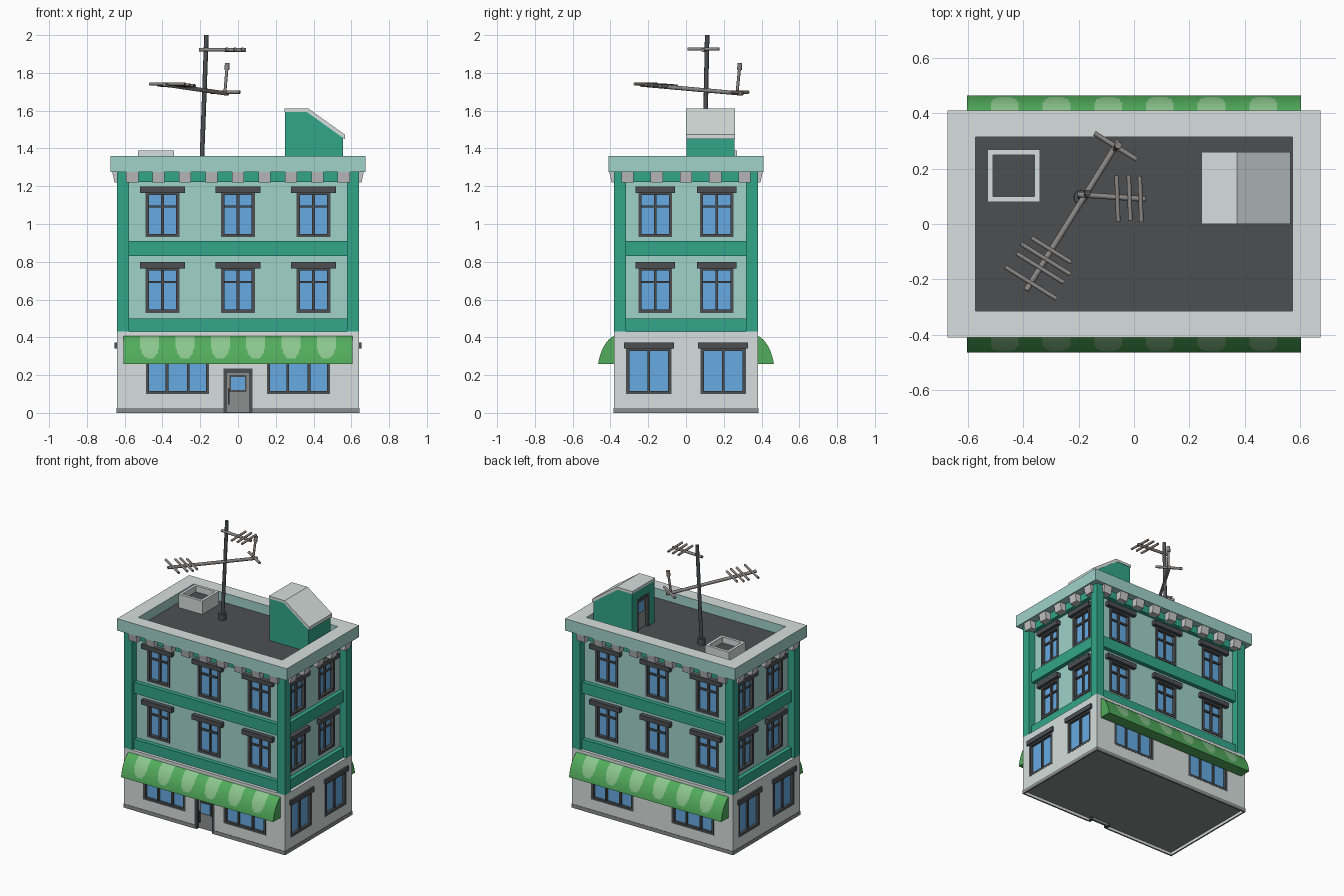
import bpy, bmesh, math
from mathutils import Matrix, Vector

if "Cube" in bpy.data.objects:
    bpy.data.objects.remove(bpy.data.objects["Cube"])


def lin(c):
    c /= 255
    return c / 12.92 if c <= 0.04045 else ((c + 0.055) / 1.055) ** 2.4


def material(name, r, g, b):
    m = bpy.data.materials.new(name)
    m.diffuse_color = (lin(r), lin(g), lin(b), 1)
    m.use_nodes = True
    m.node_tree.nodes["Principled BSDF"].inputs["Base Color"].default_value = m.diffuse_color
    return m


PALE = material("pale_grey", 214, 223, 221)
TEAL = material("light_teal", 160, 210, 202)
GREEN = material("deep_green", 50, 166, 138)
DARK = material("charcoal", 77, 79, 81)
BLUE = material("glass_blue", 102, 170, 226)
AWN = material("awning_green", 82, 172, 92)
STRIPE = material("awning_stripe", 140, 198, 142)
GREY = material("mid_grey", 140, 141, 141)
DENT = material("bracket_grey", 200, 200, 200)
METAL = material("antenna_metal", 138, 134, 131)

parts = {}   # part name -> (bmesh, materials)


def part(name, *mats):
    if name not in parts:
        parts[name] = (bmesh.new(), mats)
    return parts[name][0]


def turn(k):
    # wall index: 0 front, 1 right, 2 back, 3 left
    return Matrix.Rotation(k * math.pi / 2, 4, 'Z')


def prism(name, mat, pts, u0, u1, k=0):
    """Extrude an (outward, height) profile along wall k from u0 to u1."""
    bm = part(name, mat)
    rings = [[bm.verts.new(turn(k) @ Vector((u, -o, z))) for o, z in pts] for u in (u0, u1)]
    faces = [bm.faces.new(rings[0]), bm.faces.new(rings[1][::-1])]
    n = len(pts)
    for i in range(n):
        j = (i + 1) % n
        faces.append(bm.faces.new((rings[0][j], rings[0][i], rings[1][i], rings[1][j])))
    bmesh.ops.recalc_face_normals(bm, faces=faces)


def box(name, mat, u0, u1, o0, o1, z0, z1, k=0):
    prism(name, mat, [(o0, z0), (o1, z0), (o1, z1), (o0, z1)], u0, u1, k)


def rod(name, mat, a, b, r, n=12):
    a, b = Vector(a), Vector(b)
    d = b - a
    m = Matrix.Translation((a + b) / 2) @ d.to_track_quat('Z', 'Y').to_matrix().to_4x4()
    bm = part(name, mat)
    bmesh.ops.create_cone(bm, cap_ends=True, segments=n, radius1=r, radius2=r, depth=d.length, matrix=m)
    for f in bm.faces:
        f.smooth = len(f.verts) == 4
    for e in bm.edges:
        e.smooth = all(f.smooth for f in e.link_faces)


def window(k, u, wall, z0, z1, w, head, cols, transom, out, lift):
    """Recess, frame, bars, set-back glass and lintel on wall k."""
    a, b, t = u - w / 2, u + w / 2, 0.017
    f, deep = ("window_frames", DARK), wall - 0.035
    o = (deep, wall + out)
    box("window_cutter", DARK, a, b, deep, wall + 0.06, z0, z1, k)
    box("window_glass", BLUE, a + 0.005, b - 0.005, deep, wall - 0.018, z0 + 0.005, z1 - 0.005, k)
    box(*f, a, a + t, *o, z0, z1, k)
    box(*f, b - t, b, *o, z0, z1, k)
    box(*f, a + t, b - t, *o, z0, z0 + t, k)
    box(*f, a + t, b - t, *o, z1 - t, z1, k)
    for i in range(1, cols):
        c = a + w * i / cols
        box(*f, c - 0.007, c + 0.007, deep, wall - 0.006, z0 + t, z1 - t, k)
    if transom:
        c = z0 + (z1 - z0) * 0.68
        box(*f, a + t, b - t, deep, wall - 0.006, c - 0.006, c + 0.006, k)
    box("window_lintels", DARK, u - head / 2, u + head / 2, wall - 0.01, wall + lift, z1 - 0.005, z1 + 0.028, k)


# ground floor, hollow plinth and door recess
box("ground_floor", PALE, -0.64, 0.64, -0.38, 0.38, 0.024, 0.43)
box("plinth", GREY, -0.643, 0.643, -0.383, 0.383, 0, 0.026)
box("hollow_cutter", GREY, -0.632, 0.632, -0.372, 0.372, -0.05, 0.02)
box("door_cutter", PALE, -0.078, 0.078, 0.35, 0.45, -0.05, 0.235)

# upper storeys, roof deck
box("upper_walls", TEAL, -0.588, 0.588, -0.328, 0.328, 0.43, 1.28)
box("roof_deck", DARK, -0.58, 0.58, -0.32, 0.32, 1.27, 1.292)

# corner pilasters
for sx in (-1, 1):
    for sy in (-1, 1):
        x, y = sorted((sx * 0.64, sx * 0.576)), sorted((sy * 0.38, sy * 0.318))
        box("corner_pilasters", GREEN, *x, *y, 0.43, 1.277)

# each wall: bands, brackets, windows
for k in range(4):
    long = k % 2 == 0
    wall, half = (0.38, 0.578) if long else (0.64, 0.32)
    for z0, z1 in ((0.43, 0.5), (0.83, 0.91), (1.222, 1.277)):
        box("wall_bands", GREEN, -half, half, wall - 0.06, wall - 0.022, z0, z1, k)
    count, step = (9, 0.14) if long else (5, 0.155)
    for i in range(count):
        u = (i - (count - 1) / 2) * step
        prism("cornice_brackets", DENT, [(wall - 0.03, 1.22), (wall + 0.014, 1.22),
              (wall + 0.026, 1.277), (wall - 0.03, 1.277)], u - 0.032, u + 0.032, k)
    for z in (0.53, 0.93):
        for u in ((-0.4, 0, 0.4) if long else (-0.163, 0.163)):
            window(k, u, wall - 0.052, z, z + 0.24, 0.178, 0.24 if long else 0.21, 2, True, 0.006, 0.03)
    for u in ((-0.32, 0.32) if long else (-0.197, 0.197)):
        window(k, u, wall, 0.1, 0.345, 0.335 if long else 0.24, 0.35 if long else 0.265,
               3 if long else 2, False, 0.001, 0.014)

# parapet: pale top, teal sides
for k in range(4):
    if k % 2 == 0:
        box("parapet", TEAL, -0.675, 0.675, 0.315, 0.41, 1.275, 1.36, k)
    else:
        box("parapet", TEAL, -0.315, 0.315, 0.573, 0.675, 1.275, 1.36, k)
bm = parts["parapet"][0]
parts["parapet"] = (bm, (TEAL, PALE))
bm.normal_update()
for f in bm.faces:
    f.material_index = int(f.normal.z > 0.5)

# front door
for s in (-1, 1):
    box("door_frame", DARK, *sorted((s * 0.078, s * 0.061)), 0.345, 0.381, 0, 0.235)
box("door_frame", DARK, -0.061, 0.061, 0.345, 0.381, 0.213, 0.235)
box("front_door", GREY, -0.061, 0.061, 0.345, 0.36, 0.002, 0.213)
box("door_window_frame", DARK, -0.046, 0.046, 0.35, 0.364, 0.11, 0.2)
box("door_window", BLUE, -0.036, 0.036, 0.35, 0.367, 0.12, 0.19)
box("door_handle", DARK, -0.054, -0.046, 0.36, 0.372, 0.045, 0.13)

# curved awnings with rounded light stripes, front and back
ROWS, COLS, HALF = 22, 181, 0.605
arc = []
for i in range(ROWS + 1):
    q = i / ROWS
    t = q * math.pi / 2
    arc.append((0.38 + 0.085 * (0.65 * math.sin(t) + 0.35 * q),
                0.26 + 0.148 * (0.65 * math.cos(t) + 0.35 * (1 - q))))


def striped(u, z):
    dx = min(abs(u - (i - 2.5) * 0.187) for i in range(6))
    drop = max(0, 0.365 - z) / 0.08
    return (dx / 0.05) ** 2 + drop ** 2 < 1


for k, name in ((0, "front_awning"), (2, "back_awning")):
    bm = part(name, AWN, STRIPE)
    us = [-HALF + 2 * HALF * i / COLS for i in range(COLS + 1)]
    put = lambda u, o, z: bm.verts.new(turn(k) @ Vector((u, -o, z)))
    g = [[put(u, o, z) for o, z in arc] for u in us]
    for i in range(COLS):
        for j in range(ROWS):
            f = bm.faces.new((g[i][j], g[i][j + 1], g[i + 1][j + 1], g[i + 1][j]))
            f.smooth = True
            f.material_index = int(striped((us[i] + us[i + 1]) / 2, (arc[j][1] + arc[j + 1][1]) / 2))
    end = arc + [(0.38, 0.26)]
    bm.faces.new([put(-HALF, o, z) for o, z in end][::-1])
    bm.faces.new([put(HALF, o, z) for o, z in end])
    bm.faces.new([put(u, o, 0.26) for u, o in ((-HALF, 0.38), (HALF, 0.38), (HALF, 0.465), (-HALF, 0.465))])

# roof hatch: open pale box
for x0, x1, y0, y1 in ((-0.53, -0.34, 0.08, 0.1), (-0.53, -0.34, 0.25, 0.27),
                       (-0.53, -0.51, 0.1, 0.25), (-0.36, -0.34, 0.1, 0.25)):
    box("hatch_rim", PALE, x0, x1, -y1, -y0, 1.29, 1.388)
box("hatch_floor", DARK, -0.512, -0.358, -0.252, -0.098, 1.29, 1.345)

# stair house with sloped roof and a recessed door facing left
prism("stair_house", GREEN, [(0.25, 1.285), (0.557, 1.285), (0.557, 1.46), (0.365, 1.597), (0.25, 1.597)],
      0.003, 0.257, 1)
prism("stair_house_roof", PALE, [(0.245, 1.594), (0.363, 1.594), (0.557, 1.455), (0.566, 1.449),
      (0.566, 1.473), (0.372, 1.612), (0.245, 1.612)], 0, 0.26, 1)
box("roof_door_cutter", GREEN, -0.2, -0.06, -0.28, -0.2, 1.27, 1.53, 3)
for u0, u1, z0 in ((-0.2, -0.183, 1.29), (-0.077, -0.06, 1.29), (-0.183, -0.077, 1.512)):
    box("roof_door_frame", DARK, u0, u1, -0.28, -0.248, z0, 1.53, 3)
box("roof_door", GREY, -0.183, -0.077, -0.28, -0.27, 1.28, 1.512, 3)
box("roof_door_window_frame", DARK, -0.172, -0.088, -0.28, -0.267, 1.405, 1.497, 3)
box("roof_door_window", BLUE, -0.163, -0.097, -0.28, -0.264, 1.414, 1.488, 3)

# antenna mast and foot
rod("antenna_mast", DARK, (-0.193, 0.098, 1.29), (-0.167, 0.112, 2.0), 0.012)
rod("antenna_foot", DARK, (-0.193, 0.098, 1.29), (-0.192, 0.098, 1.335), 0.026)

# lower aerial: boom, cross bars, reflector and upright dipole
start, stop = Vector((-0.39, -0.24, 1.738)), Vector((-0.055, 0.3, 1.69))
side = Vector((0.85, -0.527, 0))
rod("lower_boom", METAL, start, stop, 0.011)
for t, h in ((0.05, 0.11), (0.15, 0.1), (0.21, 0.105), (0.27, 0.085)):
    c = start.lerp(stop, t) + Vector((0, 0, 0.006))
    rod("lower_cross_bars", METAL, c - side * h, c + side * h, 0.008)
c = start.lerp(stop, 0.965) + Vector((0, 0, 0.006))
rod("lower_reflector", METAL, c - side * 0.09, c + side * 0.09, 0.009)
rod("upright_dipole", METAL, (-0.07, 0.27, 1.69), (-0.058, 0.284, 1.83), 0.008)
rod("dipole_tip", METAL, (-0.059, 0.283, 1.815), (-0.057, 0.285, 1.852), 0.013)

# upper aerial
rod("upper_boom", METAL, (-0.205, 0.107, 1.923), (0.042, 0.09, 1.921), 0.01)
for x, y in ((-0.06, 0.092), (-0.016, 0.095), (0.024, 0.09)):
    rod("upper_cross_bars", METAL, (x + 0.003, y - 0.083, 1.926), (x - 0.003, y + 0.083, 1.926), 0.008)

# turn every part into an object
objs = {}
for name, (bm, mats) in parts.items():
    me = bpy.data.meshes.new(name)
    bm.to_mesh(me)
    bm.free()
    for m in mats:
        me.materials.append(m)
    objs[name] = bpy.data.objects.new(name, me)
    bpy.context.collection.objects.link(objs[name])

# cut the recesses, then drop the cutters
for target, cutter in (("ground_floor", "window_cutter"), ("ground_floor", "door_cutter"),
                       ("plinth", "hollow_cutter"), ("plinth", "door_cutter"),
                       ("upper_walls", "window_cutter"), ("stair_house", "roof_door_cutter")):
    mod = objs[target].modifiers.new("recess", 'BOOLEAN')
    mod.operation, mod.solver, mod.object = 'DIFFERENCE', 'EXACT', objs[cutter]
    bpy.context.view_layer.objects.active = objs[target]
    bpy.ops.object.modifier_apply(modifier=mod.name)
for name in ("window_cutter", "door_cutter", "roof_door_cutter", "hollow_cutter"):
    bpy.data.objects.remove(objs[name])

# pale inner rim of the hollow plinth
me = objs["plinth"].data
me.materials.clear()
for m in (GREY, PALE):
    me.materials.append(m)
for p in me.polygons:
    inward = p.center.x * p.normal.x + p.center.y * p.normal.y < -0.1
    p.material_index = int(inward)
